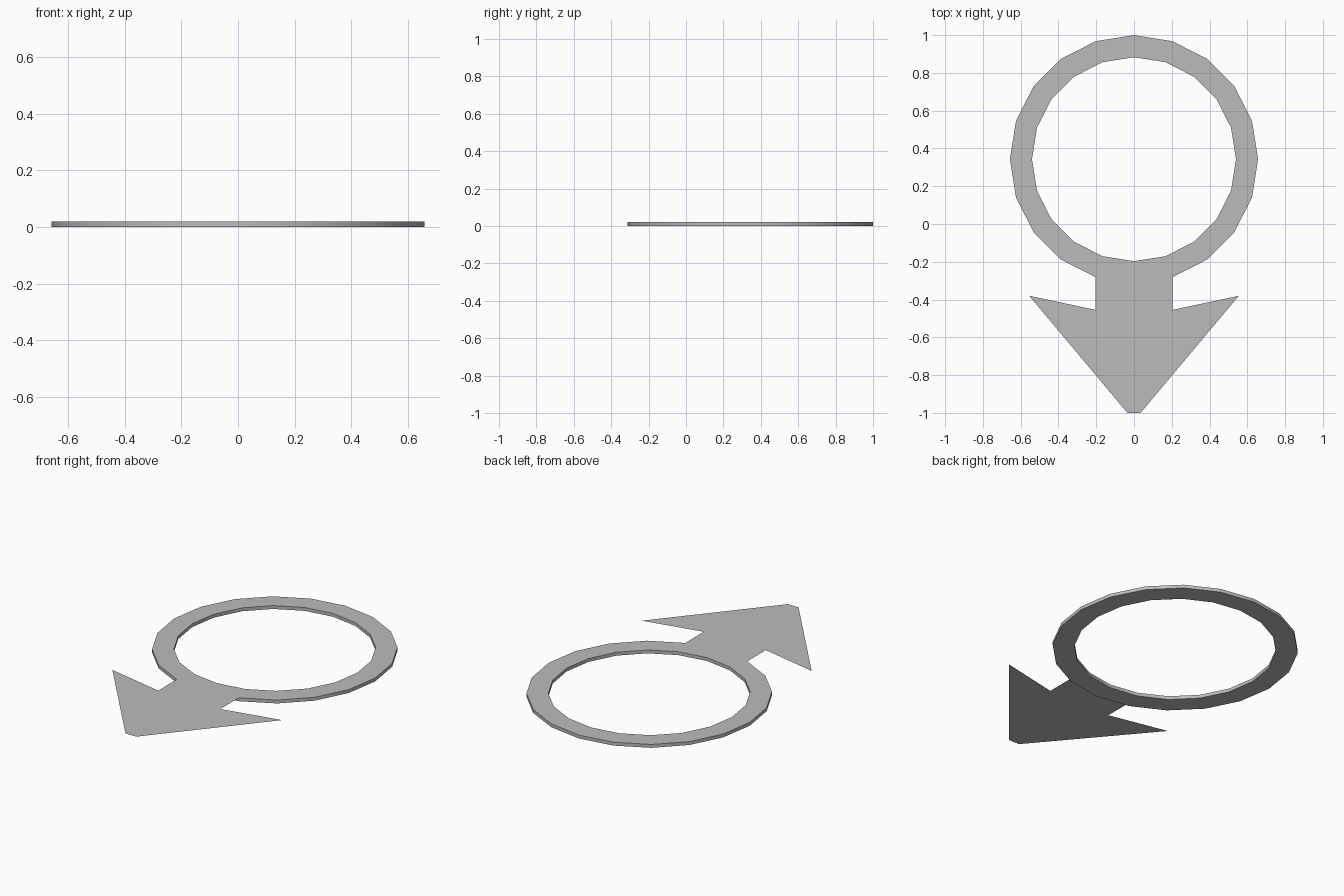
import bpy
import bmesh
from math import sin, cos, tau

cube = bpy.data.objects.get("Cube")
if cube:
    bpy.data.objects.remove(cube, do_unlink=True)

SIDES = 20
CENTRE_Y = 0.343
OUTER, INNER = 0.657, 0.54
TOP = 0.02

grey = bpy.data.materials.new("plain grey")
grey.use_nodes = True
colour = (0.5, 0.5, 0.5, 1)
grey.diffuse_color = colour
grey.node_tree.nodes["Principled BSDF"].inputs["Base Color"].default_value = colour


def ring_point(i, radius):
    a = tau * i / SIDES
    return radius * sin(a), CENTRE_Y - radius * cos(a)


def finish(bm, name):
    mesh = bpy.data.meshes.new(name)
    bm.to_mesh(mesh)
    bm.free()
    mesh.materials.append(grey)
    obj = bpy.data.objects.new(name, mesh)
    bpy.context.collection.objects.link(obj)
    return obj


# Ring: a rectangular section swept round the centre
bm = bmesh.new()
section = [(OUTER, 0), (OUTER, TOP), (INNER, TOP), (INNER, 0)]
loops = [[bm.verts.new((*ring_point(i, r), z)) for r, z in section]
         for i in range(SIDES)]
for i, a in enumerate(loops):
    b = loops[(i + 1) % SIDES]
    for j in range(4):
        k = (j + 1) % 4
        bm.faces.new((a[j], b[j], b[k], a[k]))
bmesh.ops.recalc_face_normals(bm, faces=bm.faces)
ring = finish(bm, "ring")
bpy.ops.object.select_all(action="DESELECT")
ring.select_set(True)
bpy.context.view_layer.objects.active = ring
bpy.ops.object.shade_smooth_by_angle()

# Arrow: a thin sheet flush with the top of the ring
right = [ring_point(1, OUTER), (0.203, -0.455), (0.555, -0.38), (0.035, -1)]
left = [(-x, y) for x, y in reversed(right)]
outline = right + left + [ring_point(0, OUTER)]
bm = bmesh.new()
face = bm.faces.new([bm.verts.new((x, y, TOP)) for x, y in outline])
face.normal_update()
if face.normal.z < 0:
    face.normal_flip()
bmesh.ops.triangulate(bm, faces=bm.faces)
finish(bm, "arrow")
